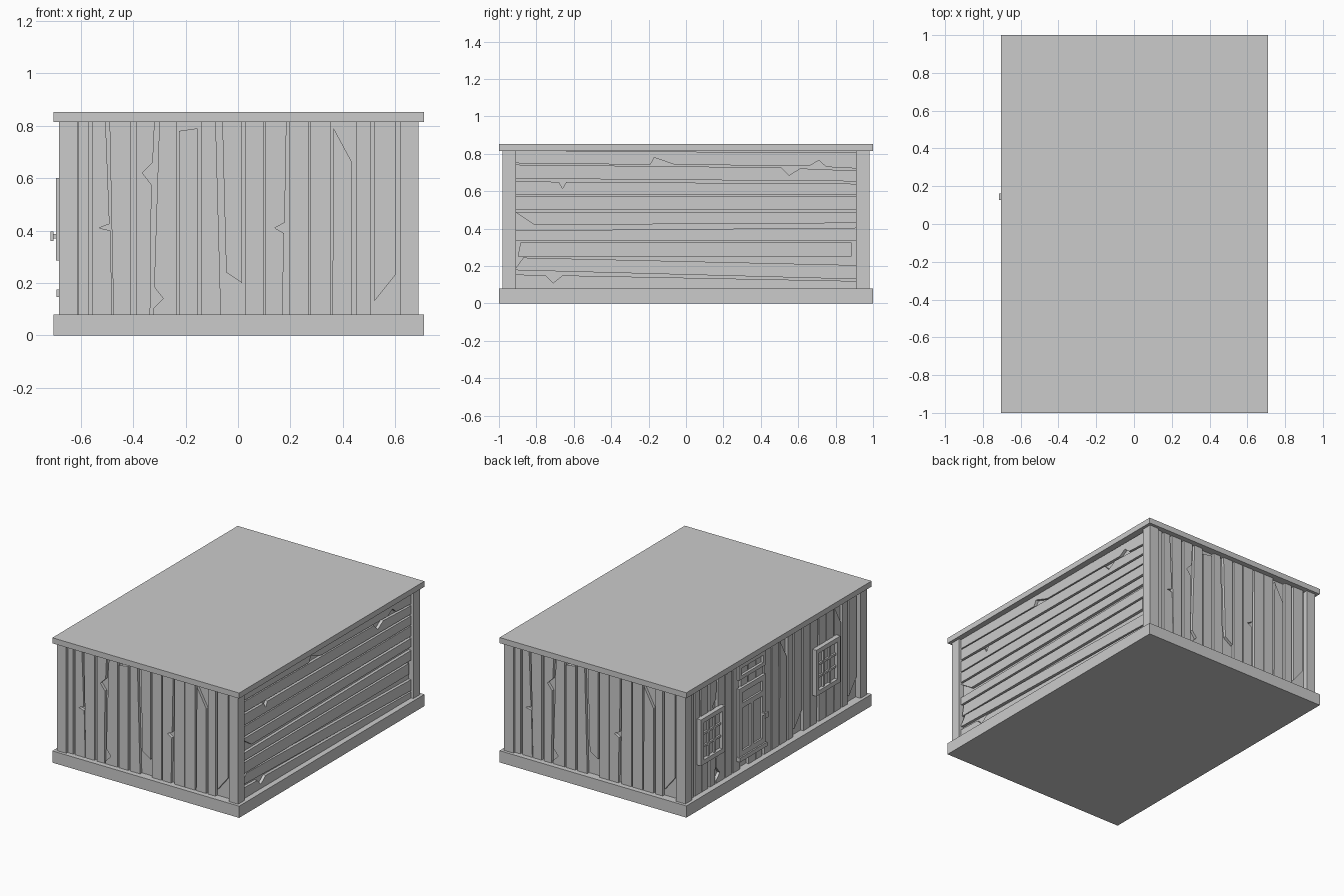
import bpy, bmesh
from mathutils import Vector

if "Cube" in bpy.data.objects:
    bpy.data.objects.remove(bpy.data.objects["Cube"])

grey = bpy.data.materials.new("plain grey")
grey.use_nodes = True
grey.diffuse_color = (0.6, 0.6, 0.6, 1)
grey.node_tree.nodes["Principled BSDF"].inputs["Base Color"].default_value = (0.6, 0.6, 0.6, 1)

CX, LOW, TOP = 0.003, 0.08, 0.815       # wall centre, floor top, roof underside


def finish(bm, name):
    bmesh.ops.recalc_face_normals(bm, faces=bm.faces)
    mesh = bpy.data.meshes.new(name)
    bm.to_mesh(mesh)
    bm.free()
    mesh.materials.append(grey)
    obj = bpy.data.objects.new(name, mesh)
    bpy.context.collection.objects.link(obj)
    return obj


def add_box(bm, x, y, z):
    made = bmesh.ops.create_cube(bm, size=1)["verts"]
    for v in made:
        v.co = Vector([(r[0] + r[1]) / 2 + c * (r[1] - r[0]) for r, c in zip((x, y, z), v.co)])


def boxes(name, parts):
    bm = bmesh.new()
    for part in parts:
        add_box(bm, *part)
    return finish(bm, name)


def boards(name, gaps, place, depth):
    """Planks between neighbouring gaps; each gap is (lower edge, upper edge)."""
    bm = bmesh.new()
    for (_, start), (end, _) in zip(gaps, gaps[1:]):
        outline = start + end[::-1]
        face = bm.faces.new([bm.verts.new(place(a, c)) for a, c in outline])
        grown = bmesh.ops.extrude_face_region(bm, geom=[face])["geom"]
        for v in grown:
            if isinstance(v, bmesh.types.BMVert):
                v.co += Vector(depth)
    return finish(bm, name)


def up(a, b=None, *notches):
    """Upright plank edge from floor to roof, with optional broken points."""
    return [(LOW, a), *notches, (TOP, a if b is None else b)]


def along(a, b, *notches):
    """Level plank edge from front post to back post."""
    return [(-0.91, a), *notches, (0.91, b)]


# Floor, roof and core of the building
boxes("floor_slab", [((-0.703, 0.709), (-1, 1), (0, LOW))])
boxes("roof_slab", [((-0.703, 0.709), (-1, 1), (TOP, 0.853))])
boxes("wall_core", [((-0.645, 0.651), (-0.945, 0.945), (LOW, TOP))])

# Corner posts
boxes("corner_posts", [((CX + s * 0.65 - 0.035, CX + s * 0.65 + 0.035),
                        (t * 0.945 - 0.035, t * 0.945 + 0.035), (LOW, TOP))
                       for s in (-1, 1) for t in (-1, 1)])

# Upright planks of the end walls, with broken edges and chipped corners
end_gaps = [
    ([], up(-0.61)),
    (up(-0.57), up(-0.555)),
    (up(-0.48, -0.505, (0.40, -0.487), (0.41, -0.53), (0.425, -0.49)), up(-0.475, -0.49)),
    (up(-0.41), up(-0.39)),
    (up(-0.335, -0.318, (0.575, -0.33), (0.62, -0.365), (0.66, -0.325)),
     up(-0.325, -0.30, (0.10, -0.325), (0.14, -0.285), (0.185, -0.32))),
    (up(-0.235), [(LOW, -0.225), (0.78, -0.225)]),
    ([(LOW, -0.155), (0.79, -0.155)], up(-0.14)),
    (up(-0.065, -0.085), [(0.24, -0.045), (TOP, -0.06)]),
    ([(0.20, 0.015), (TOP, 0.015)], up(0.027)),
    (up(0.098), up(0.105)),
    (up(0.17, 0.185, (0.39, 0.175), (0.41, 0.14), (0.43, 0.178)), up(0.195)),
    (up(0.27), up(0.276)),
    (up(0.352), [(LOW, 0.36), (0.79, 0.365)]),
    ([(LOW, 0.435), (0.66, 0.435)], up(0.45)),
    (up(0.505), [(0.13, 0.52), (TOP, 0.52)]),
    ([(0.23, 0.60), (TOP, 0.60)], []),
]
boards("front_planks", end_gaps, lambda a, c: Vector((c, -0.94, a)), (0, -0.025, 0))
boards("back_planks", end_gaps, lambda a, c: Vector((2 * CX - c, 0.94, a)), (0, 0.025, 0))
boards("door_wall_planks", end_gaps, lambda a, c: Vector((-0.64, 0.30 - c, a)), (-0.025, 0, 0))
boards("door_wall_planks_far", end_gaps[8:], lambda a, c: Vector((-0.64, -0.29 - c, a)), (-0.025, 0, 0))

# Level planks of the left wall
side_gaps = [
    ([], along(LOW, LOW)),
    (along(0.155, 0.12, (-0.75, 0.15), (-0.71, 0.11), (-0.66, 0.15)), along(0.178, 0.13)),
    ([(-0.91, 0.19), (-0.87, 0.245), (0.91, 0.205)], [(-0.9, 0.25), (0.885, 0.25)]),
    ([(-0.885, 0.325), (0.885, 0.325)], along(0.338, 0.338)),
    (along(0.39, 0.405), [(-0.91, 0.487), (-0.81, 0.42), (0.91, 0.43)]),
    (along(0.49, 0.487), along(0.503, 0.503)),
    (along(0.572, 0.572), along(0.58, 0.58)),
    (along(0.655, 0.64, (-0.68, 0.65), (-0.66, 0.615), (-0.64, 0.65)), along(0.668, 0.653)),
    (along(0.742, 0.71, (0.51, 0.727), (0.55, 0.685), (0.61, 0.722)),
     along(0.75, 0.722, (-0.19, 0.742), (-0.17, 0.78), (-0.06, 0.742),
           (0.66, 0.735), (0.71, 0.765), (0.75, 0.73))),
    (along(TOP, 0.808), []),
]
boards("left_wall_planks", side_gaps, lambda a, c: Vector((0.646, a, c)), (0.025, 0, 0))


def frame(x, y, z, w):
    """Four bars around an opening in the door wall."""
    return [(x, (y[0], y[0] + w), z), (x, (y[1] - w, y[1]), z),
            (x, (y[0] + w, y[1] - w), (z[0], z[0] + w)),
            (x, (y[0] + w, y[1] - w), (z[1] - w, z[1]))]


# Windows: frame, pane and glazing bars
for name, y0 in (("near_window", 0.57), ("far_window", -0.675)):
    y, z, w = (y0, y0 + 0.26), (0.285, 0.60), 0.03
    parts = frame((-0.695, -0.66), y, z, w)
    parts.append(((-0.672, -0.66), y, z))
    for i in (1, 2):
        yc = y[0] + w + i * (0.26 - 2 * w) / 3
        zc = z[0] + w + i * (0.315 - 2 * w) / 3
        parts.append(((-0.685, -0.67), (yc - 0.007, yc + 0.007), (z[0] + w, z[1] - w)))
        parts.append(((-0.684, -0.67), (y[0] + w, y[1] - w), (zc - 0.007, zc + 0.007)))
    boxes(name, parts)

# Door: leaf with raised rails, sill, upper light and knob
rail = (-0.682, -0.66)
door = frame(rail, (0.115, 0.40), (0.175, 0.64), 0.035)
door += [((-0.67, -0.655), (0.12, 0.395), (0.175, 0.64)),
         (rail, (0.15, 0.365), (0.50, 0.535)),
         (rail, (0.24, 0.275), (0.21, 0.50))]
boxes("door", door)
boxes("door_sill", [((-0.692, -0.66), (0.11, 0.405), (0.147, 0.175))])
boxes("door_upper_light", frame(rail, (0.115, 0.40), (0.70, 0.80), 0.025))
boxes("door_knob", [((-0.708, -0.68), (0.138, 0.152), (0.37, 0.387)),
                    ((-0.715, -0.703), (0.128, 0.162), (0.36, 0.397))])
